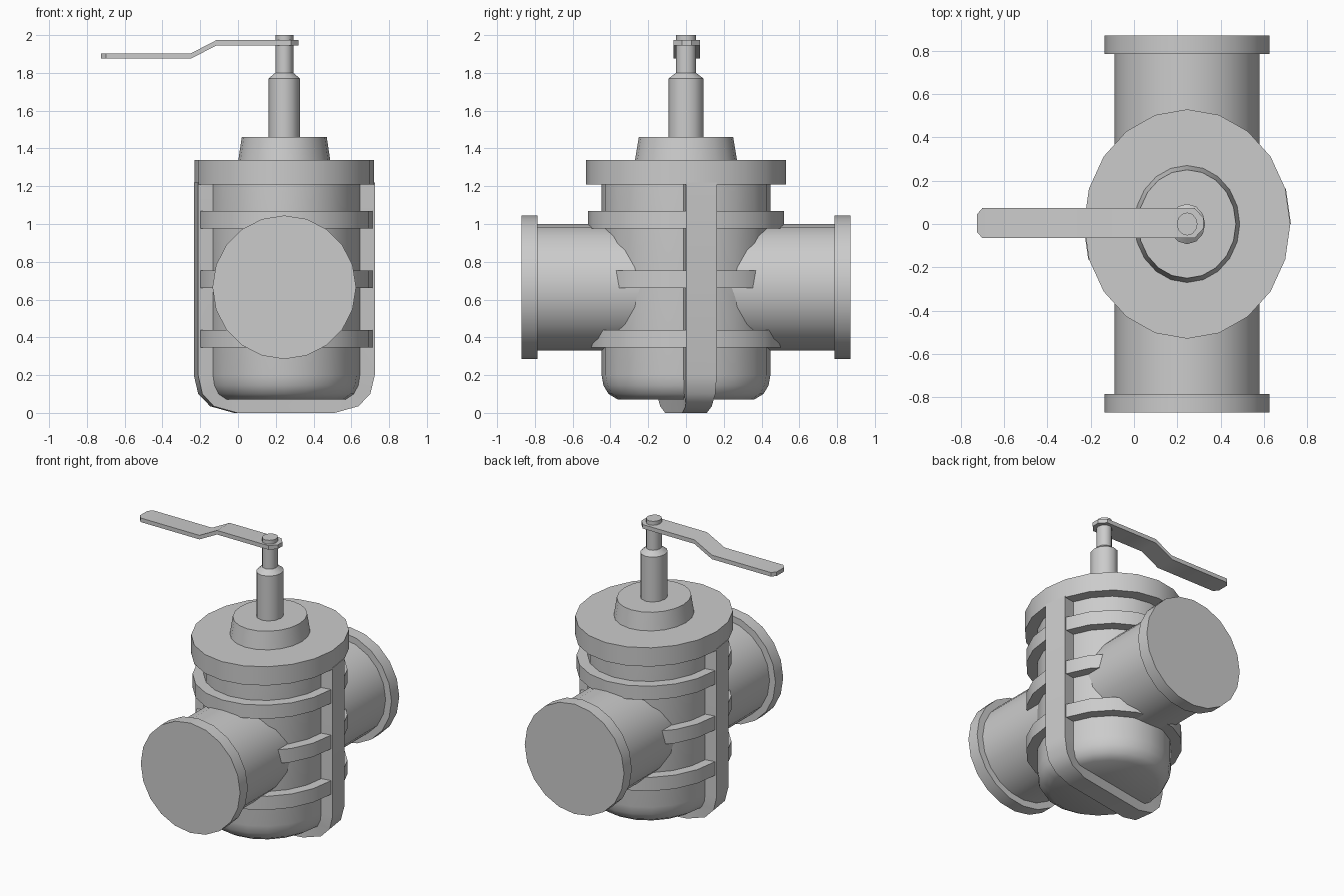
import bpy, bmesh, math
from mathutils import Matrix, Vector

cube = bpy.data.objects.get("Cube")
if cube:
    bpy.data.objects.remove(cube, do_unlink=True)

CX = 0.245        # axis of the valve body
SQUASH = 0.9      # the body is slightly narrower across x
SIDES = 20

metal = bpy.data.materials.new("grey metal")
metal.use_nodes = True
GREY = (0.6, 0.6, 0.6, 1)
metal.diffuse_color = GREY
metal.node_tree.nodes["Principled BSDF"].inputs["Base Color"].default_value = GREY


def finish(name, bm, matrix):
    bm.transform(matrix)
    bmesh.ops.recalc_face_normals(bm, faces=bm.faces)
    mesh = bpy.data.meshes.new(name)
    bm.to_mesh(mesh)
    bm.free()
    mesh.materials.append(metal)
    obj = bpy.data.objects.new(name, mesh)
    bpy.context.collection.objects.link(obj)
    bpy.ops.object.select_all(action='DESELECT')
    obj.select_set(True)
    bpy.context.view_layer.objects.active = obj
    bpy.ops.object.shade_smooth_by_angle(angle=math.radians(35))
    return obj


def bridge(bm, a, b):
    for i in range(len(a)):
        j = (i + 1) % len(a)
        bm.faces.new((a[i], a[j], b[j], b[i]))


def lathe(name, profile, matrix, sides=SIDES):
    """Closed solid of revolution from (radius, height) points."""
    bm = bmesh.new()
    rings = []
    for r, z in profile:
        rings.append([bm.verts.new((r * math.cos(t), r * math.sin(t), z))
                      for t in (math.tau * i / sides for i in range(sides))])
    for a, b in zip(rings, rings[1:]):
        bridge(bm, a, b)
    bm.faces.new(rings[0])
    bm.faces.new(rings[-1])
    return finish(name, bm, matrix)


UPRIGHT = Matrix.Translation((CX, 0, 0)) @ Matrix.Diagonal((SQUASH, 1, 1, 1))

# Rounded body, lid flange, bonnet and stem
lathe("body", [(0.36, 0.07), (0.41, 0.10), (0.437, 0.145), (0.447, 0.2), (0.447, 1.25)], UPRIGHT)
lathe("lid_flange", [(0.529, 1.21), (0.529, 1.34)], UPRIGHT)
lathe("bonnet", [(0.27, 1.34), (0.25, 1.46)], UPRIGHT)
lathe("stem", [(0.093, 1.45), (0.093, 1.77), (0.053, 1.8), (0.053, 2.0)], UPRIGHT, 12)

# Horizontal reinforcing rings
for label, z in (("lower", 0.345), ("middle", 0.66), ("upper", 0.975)):
    lathe(label + "_ring", [(0.52, z), (0.52, z + 0.095)], UPRIGHT)

# Side pipes with end flanges
for label, turn in (("front", 90), ("back", -90)):
    lie = Matrix.Translation((CX, 0, 0.665)) @ Matrix.Rotation(math.radians(turn), 4, 'X')
    lathe(label + "_pipe", [(0.335, 0), (0.335, 0.8)], lie)
    lathe(label + "_pipe_flange", [(0.38, 0.785), (0.38, 0.87)], lie)

# U-shaped strap under the body: (outer r, outer z, inner r, inner z, half width)
half = [(0.526, 1.22, 0.43, 1.22, 0.082), (0.526, 0.2, 0.43, 0.2, 0.082),
        (0.5, 0.1, 0.41, 0.135, 0.078), (0.43, 0.035, 0.38, 0.1, 0.07),
        (0.29, 0, 0.3, 0.08, 0.066)]
stations = [(1, *s) for s in half] + [(-1, *s) for s in reversed(half)]
bm = bmesh.new()
loops = [[bm.verts.new(p) for p in ((s * ro, -w, zo), (s * ro, w, zo), (s * ri, w, zi), (s * ri, -w, zi))]
         for s, ro, zo, ri, zi, w in stations]
for a, b in zip(loops, loops[1:]):
    bridge(bm, a, b)
bm.faces.new(loops[0])
bm.faces.new(loops[-1])
finish("strap", bm, UPRIGHT @ Matrix.Rotation(math.pi / SIDES, 4, 'Z'))

# Cranked lever with clipped ends: (x, z, half width)
path = [(0.32, 1.945, 0.025), (0.28, 1.945, 0.069), (-0.115, 1.945, 0.069),
        (-0.25, 1.875, 0.069), (-0.70, 1.875, 0.069), (-0.725, 1.875, 0.04)]
bm = bmesh.new()
loops = [[bm.verts.new(p) for p in ((x, -w, z), (x, w, z), (x, w, z + 0.028), (x, -w, z + 0.028))]
         for x, z, w in path]
for a, b in zip(loops, loops[1:]):
    bridge(bm, a, b)
bm.faces.new(loops[0])
bm.faces.new(loops[-1])
finish("lever", bm, Matrix.Translation((0, 0.004, 0)))
